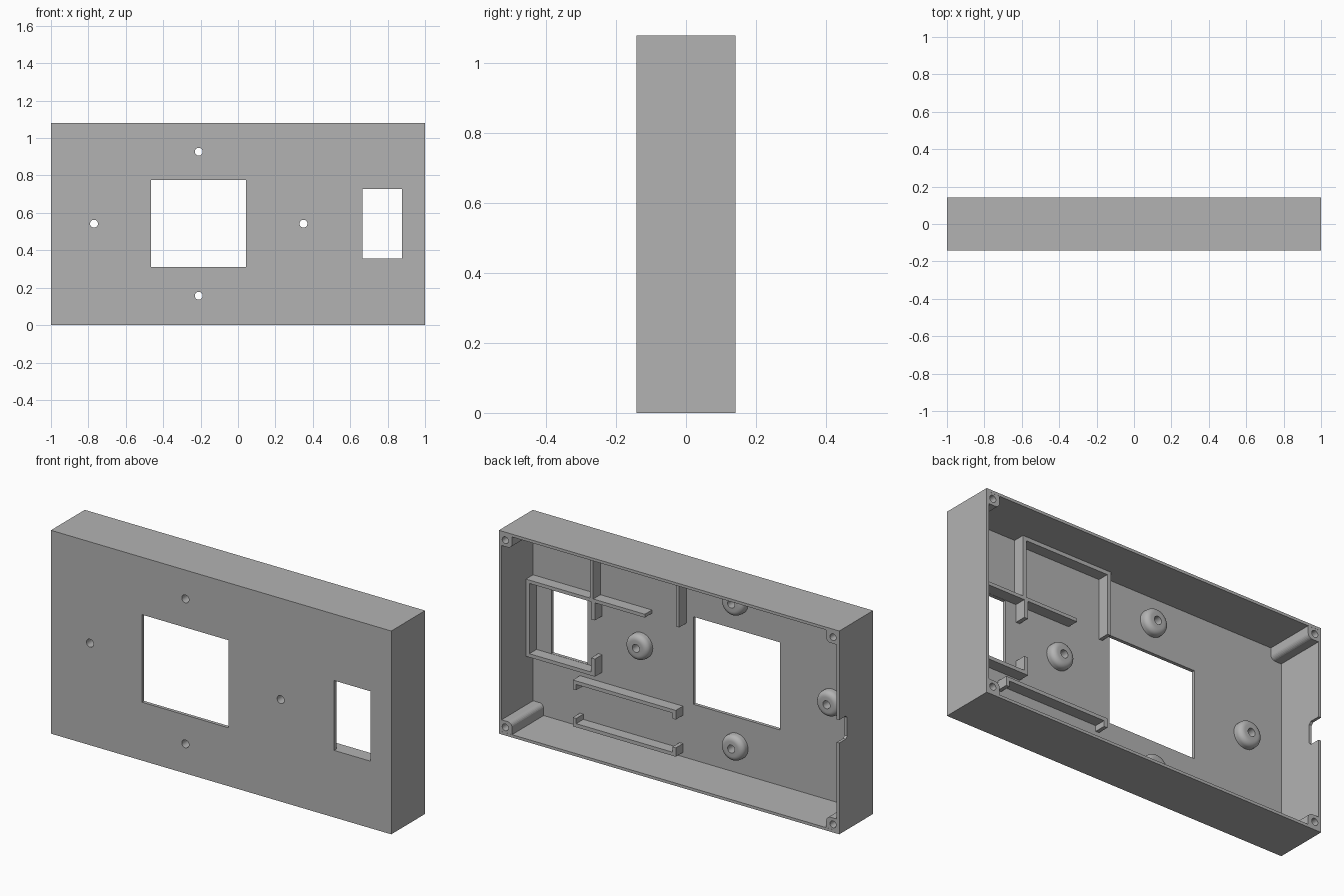
import bpy, bmesh, math
from mathutils import Matrix, Vector

if "Cube" in bpy.data.objects:
    bpy.data.objects.remove(bpy.data.objects["Cube"], do_unlink=True)

# Overall sizes
H, D = 1.08, 0.142
WALL = 0.015
FLOOR = -0.124            # inner face of the front panel
RAIL_TOP = FLOOR + 0.06   # raised edge of the rails

grey = bpy.data.materials.new("plain_grey")
grey.use_nodes = True
COLOR = (0.45, 0.45, 0.45, 1)
grey.diffuse_color = COLOR
grey.node_tree.nodes["Principled BSDF"].inputs["Base Color"].default_value = COLOR


def finish(name, bm):
    bmesh.ops.recalc_face_normals(bm, faces=bm.faces)
    mesh = bpy.data.meshes.new(name)
    bm.to_mesh(mesh)
    bm.free()
    mesh.materials.append(grey)
    ob = bpy.data.objects.new(name, mesh)
    bpy.context.collection.objects.link(ob)
    return ob


def add_box(bm, x, y, z):
    centre = Vector([(a + b) / 2 for a, b in (x, y, z)])
    size = [abs(b - a) for a, b in (x, y, z)]
    bmesh.ops.create_cube(bm, size=1, matrix=Matrix.Translation(centre) @ Matrix.Diagonal((*size, 1)))


def add_rod(bm, x, z, r, y0, y1, sides=32):
    place = Matrix.Translation((x, (y0 + y1) / 2, z)) @ Matrix.Rotation(math.pi / 2, 4, 'X')
    bmesh.ops.create_cone(bm, cap_ends=True, segments=sides, radius1=r, radius2=r,
                          depth=y1 - y0, matrix=place)


def add_prism(bm, points, move):
    face = bm.faces.new([bm.verts.new(p) for p in points])
    new = bmesh.ops.extrude_face_region(bm, geom=[face])["geom"]
    bmesh.ops.translate(bm, vec=move, verts=[v for v in new if isinstance(v, bmesh.types.BMVert)])


def cut(ob, cutter):
    mod = ob.modifiers.new("cut", 'BOOLEAN')
    mod.operation = 'DIFFERENCE'
    mod.solver = 'EXACT'
    mod.object = cutter
    bpy.context.view_layer.objects.active = ob
    bpy.ops.object.modifier_apply(modifier=mod.name)
    bpy.data.objects.remove(cutter, do_unlink=True)


def boxes(name, *specs):
    for i, (x, z) in enumerate(specs):
        bm = bmesh.new()
        add_box(bm, x, (FLOOR - 0.003, RAIL_TOP), z)
        finish(f"{name}_{i + 1}", bm)


# Hollow case, open at the back
bm = bmesh.new()
add_box(bm, (-1, 1), (-D, D), (0, H))
case = finish("case_shell", bm)
bm = bmesh.new()
add_box(bm, (-1 + WALL, 1 - WALL), (FLOOR, D + 0.1), (WALL, H - WALL))
cut(case, finish("cavity_cutter", bm))

# Windows, screw holes and the cable notch
HOLES = [(-0.21, 0.927), (-0.21, 0.157), (-0.77, 0.542), (0.35, 0.542)]
bm = bmesh.new()
add_box(bm, (-0.465, 0.043), (-0.2, -0.1), (0.31, 0.775))
add_box(bm, (0.665, 0.877), (-0.2, -0.1), (0.356, 0.727))
for x, z in HOLES:
    add_rod(bm, x, z, 0.021, -0.2, -0.1)
add_prism(bm, [(-1.05, y, z) for y, z in ((0.2, 0.485), (0.087, 0.485), (0.075, 0.497),
                                          (0.075, 0.595), (0.087, 0.607), (0.2, 0.607))], (0.1, 0, 0))
cut(case, finish("opening_cutter", bm))

# Corner screw posts with a rounded inner edge
P, R = 0.077, 0.025
for side, sx in (("left", 1), ("right", -1)):
    for level in ("lower", "upper"):
        outline = [(0.005, 0.005), (P, 0.005)]
        for k in range(7):
            a = k * math.pi / 12
            outline.append((P - R + R * math.cos(a), P - R + R * math.sin(a)))
        outline.append((0.005, P))

        def place(u, v):
            return sx * (1 - u), v if level == "lower" else H - v
        bm = bmesh.new()
        add_prism(bm, [(place(u, v)[0], FLOOR - 0.003, place(u, v)[1]) for u, v in outline],
                  (0, D - 0.0005 - FLOOR + 0.003, 0))
        post = finish(f"{side}_{level}_screw_post", bm)
        bm = bmesh.new()
        add_rod(bm, *place(0.037, 0.043), 0.018, 0, D + 0.05, 24)
        cut(post, finish("screw_cutter", bm))

# Rounded bosses behind the small holes
PROFILE = [(0.021, -0.003), (0.068, -0.003), (0.068, 0.018)]
for k in range(1, 7):
    a = k * math.pi / 12
    PROFILE.append((0.04 + 0.028 * math.cos(a), 0.018 + 0.027 * math.sin(a)))
PROFILE.append((0.021, 0.045))
for i, (x, z) in enumerate(HOLES):
    bm = bmesh.new()
    ring = [bm.verts.new((r, h, 0)) for r, h in PROFILE]
    edges = [bm.edges.new((ring[k - 1], ring[k])) for k in range(len(ring))]
    bmesh.ops.spin(bm, geom=ring + edges, cent=(0, 0, 0), axis=(0, 1, 0),
                   angle=2 * math.pi, steps=32, use_merge=True)
    bmesh.ops.remove_doubles(bm, verts=bm.verts, dist=0.0005)
    boss = finish(f"screw_boss_{i + 1}", bm)
    boss.location = (x, FLOOR, z)
    bpy.ops.object.select_all(action='DESELECT')
    boss.select_set(True)
    bpy.context.view_layer.objects.active = boss
    bpy.ops.object.shade_smooth_by_angle(angle=math.radians(35))

# Frame around the small window
boxes("window_rail", ((0.287, 0.99), (0.728, 0.746)), ((0.58, 0.99), (0.336, 0.355)))
boxes("window_side_rib", ((0.965, 0.99), (0.336, 0.746)))
boxes("window_catch", ((0.58, 0.602), (0.635, 0.735)), ((0.58, 0.602), (0.34, 0.43)))

# Upper bay: two ribs joined along the top wall
boxes("upper_bay_rib", ((0.59, 0.61), (0.74, 1.07)), ((0.085, 0.105), (0.73, 1.07)))
boxes("upper_bay_top", ((0.085, 0.61), (1.045, 1.07)))

# Lower bay: facing rails with short end stops
boxes("lower_bay_rail", ((0.105, 0.71), (0.265, 0.284)), ((0.105, 0.71), (0.038, 0.057)))
for x in ((0.105, 0.125), (0.69, 0.71)):
    boxes("lower_bay_stop", (x, (0.235, 0.284)), (x, (0.038, 0.085)))
